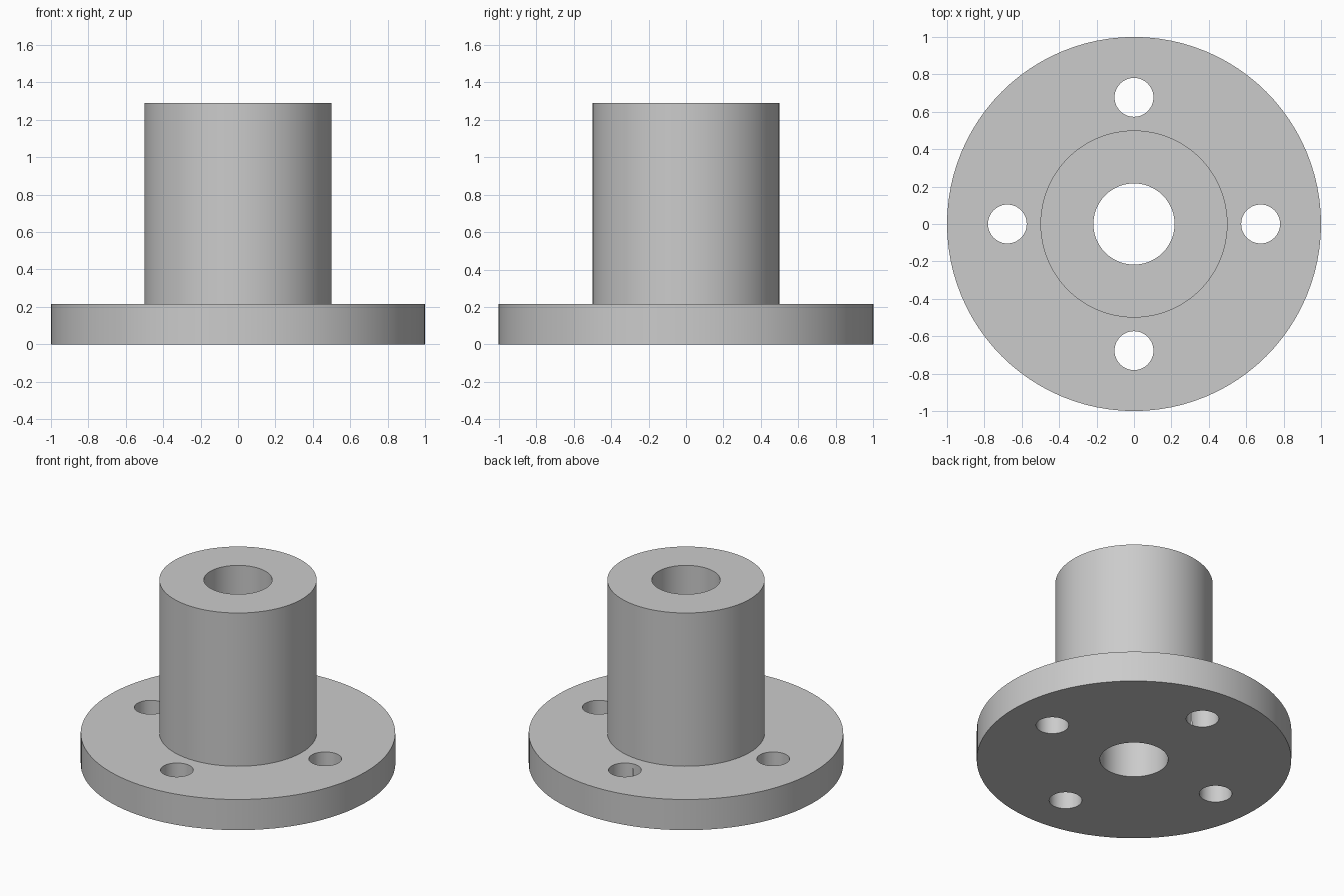
import bpy
import bmesh
from math import cos, pi, radians, sin

default_cube = bpy.data.objects.get("Cube")
if default_cube:
    bpy.data.objects.remove(default_cube, do_unlink=True)

SEGMENTS = 96
FLANGE_RADIUS, FLANGE_HEIGHT = 1.0, 0.215
HUB_RADIUS, TOTAL_HEIGHT = 0.5, 1.29
BORE_RADIUS = 0.217
BOLT_RADIUS, BOLT_CIRCLE, BOLT_COUNT = 0.104, 0.677, 4

# Plain grey metal
grey = bpy.data.materials.new("grey_metal")
grey.use_nodes = True
colour = (0.6, 0.6, 0.6, 1.0)
grey.diffuse_color = colour
grey.node_tree.nodes["Principled BSDF"].inputs["Base Color"].default_value = colour


def lathe(name, profile):
    """Revolve a closed (radius, height) profile around z."""
    bm = bmesh.new()
    rings = []
    for i in range(SEGMENTS):
        a = 2 * pi * i / SEGMENTS
        rings.append([bm.verts.new((r * cos(a), r * sin(a), z)) for r, z in profile])
    for i, ring in enumerate(rings):
        following = rings[(i + 1) % SEGMENTS]
        for j in range(len(profile)):
            k = (j + 1) % len(profile)
            bm.faces.new((ring[j], following[j], following[k], ring[k]))
    bmesh.ops.recalc_face_normals(bm, faces=bm.faces)
    mesh = bpy.data.meshes.new(name)
    bm.to_mesh(mesh)
    bm.free()
    obj = bpy.data.objects.new(name, mesh)
    bpy.context.collection.objects.link(obj)
    return obj


# Flange and hub with a through bore
body = lathe("flanged_hub", [
    (BORE_RADIUS, 0), (FLANGE_RADIUS, 0), (FLANGE_RADIUS, FLANGE_HEIGHT),
    (HUB_RADIUS, FLANGE_HEIGHT), (HUB_RADIUS, TOTAL_HEIGHT), (BORE_RADIUS, TOTAL_HEIGHT),
])
body.data.materials.append(grey)

# Bolt holes through the flange
for i in range(BOLT_COUNT):
    a = 2 * pi * i / BOLT_COUNT
    bpy.ops.mesh.primitive_cylinder_add(
        vertices=48, radius=BOLT_RADIUS, depth=FLANGE_HEIGHT * 2,
        location=(BOLT_CIRCLE * cos(a), BOLT_CIRCLE * sin(a), FLANGE_HEIGHT / 2))
    cutter = bpy.context.object
    cutter.name = "bolt_hole_cutter"
    cutter.hide_render = True
    cutter.data.materials.append(grey)
    cut = body.modifiers.new("bolt_hole", "BOOLEAN")
    cut.operation = "DIFFERENCE"
    cut.solver = "EXACT"
    cut.object = cutter
    bpy.context.view_layer.objects.active = body
    bpy.ops.object.modifier_apply(modifier=cut.name)
    bpy.data.objects.remove(cutter, do_unlink=True)

# Smooth round walls, crisp rims
bpy.ops.object.select_all(action="DESELECT")
body.select_set(True)
bpy.context.view_layer.objects.active = body
bpy.ops.object.shade_smooth_by_angle(angle=radians(30))
